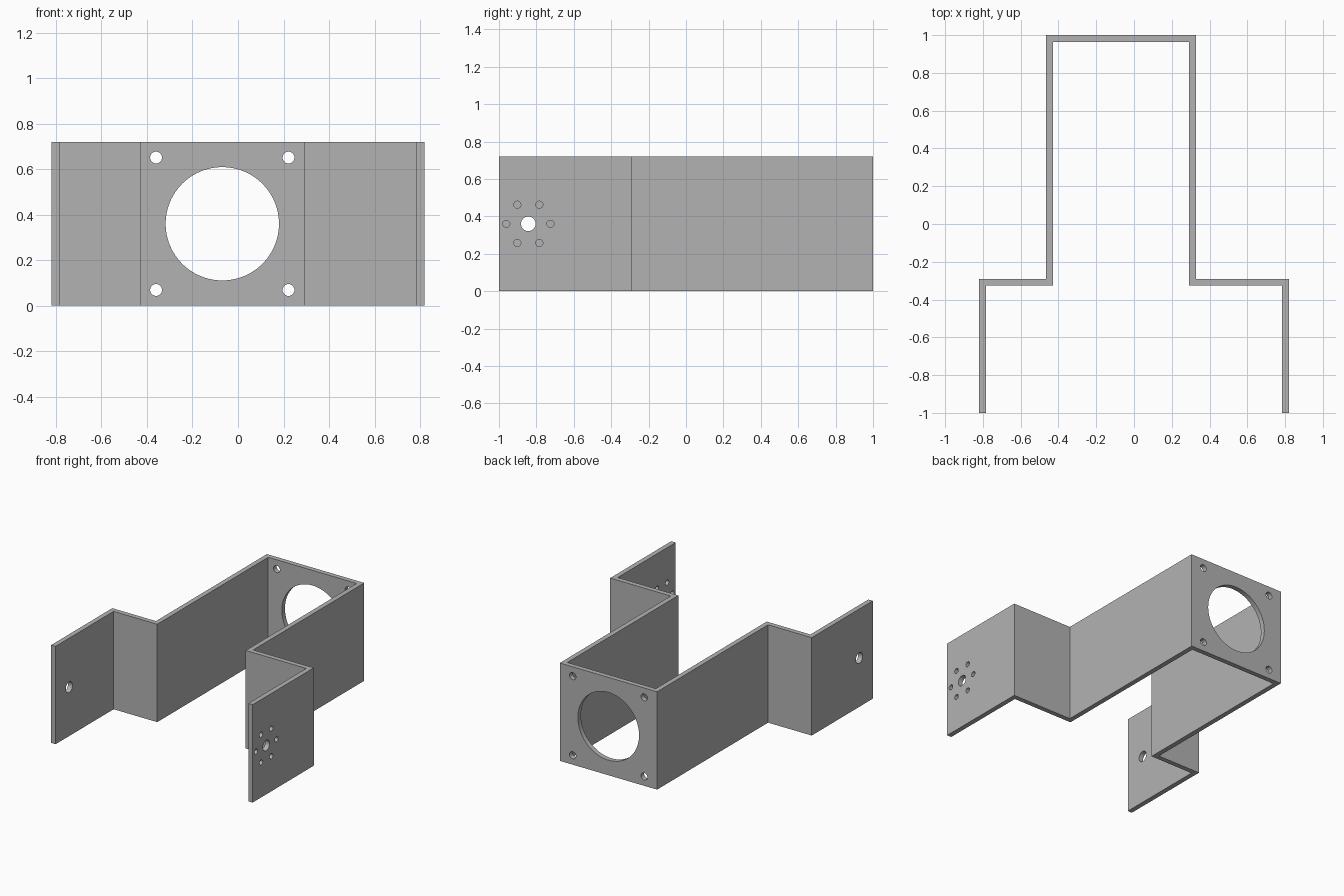
import bpy, bmesh, math
from mathutils import Matrix, Vector

if "Cube" in bpy.data.objects:
    bpy.data.objects.remove(bpy.data.objects["Cube"], do_unlink=True)

HEIGHT, T = 0.72, 0.036
MID = HEIGHT / 2

grey = bpy.data.materials.new("plain grey")
grey.use_nodes = True
colour = (0.45, 0.45, 0.45, 1)
grey.diffuse_color = colour
grey.node_tree.nodes["Principled BSDF"].inputs["Base Color"].default_value = colour


def make_object(name, bm):
    bmesh.ops.recalc_face_normals(bm, faces=bm.faces)
    mesh = bpy.data.meshes.new(name)
    bm.to_mesh(mesh)
    bm.free()
    obj = bpy.data.objects.new(name, mesh)
    bpy.context.collection.objects.link(obj)
    return obj


# Bent sheet: outer edge of the bends, then back along the inner edge
outer_x, left_arm, right_arm = 0.82, 0.327, -0.465
step, back = -0.29, 1.0
profile = [
    (-outer_x, -1), (-outer_x, step), (right_arm, step), (right_arm, back),
    (left_arm, back), (left_arm, step), (outer_x, step), (outer_x, -1),
    (outer_x - T, -1), (outer_x - T, step - T), (left_arm - T, step - T),
    (left_arm - T, back - T), (right_arm + T, back - T),
    (right_arm + T, step - T), (-outer_x + T, step - T), (-outer_x + T, -1),
]
bm = bmesh.new()
base = bm.faces.new([bm.verts.new((x, y, 0)) for x, y in profile])
top = bmesh.ops.extrude_face_region(bm, geom=[base])["geom"]
bmesh.ops.translate(bm, vec=(0, 0, HEIGHT),
                    verts=[v for v in top if isinstance(v, bmesh.types.BMVert)])
bracket = make_object("bent_sheet_bracket", bm)
bracket.data.materials.append(grey)

# Drills for every hole
drill = bmesh.new()


def add_drill(centre, axis, radius, segments=32):
    turn = Vector((0, 0, 1)).rotation_difference(Vector(axis)).to_matrix().to_4x4()
    bmesh.ops.create_cone(drill, cap_ends=True, segments=segments, radius1=radius,
                          radius2=radius, depth=0.2,
                          matrix=Matrix.Translation(centre) @ turn)


# Back plate: large opening and four corner holes
plate_x = (left_arm + right_arm) / 2
add_drill((plate_x, back, MID), (0, 1, 0), 0.249, 96)
for sx in (-1, 1):
    for sz in (-1, 1):
        add_drill((plate_x + sx * 0.291, back, MID + sz * 0.291), (0, 1, 0), 0.026)

# Side tabs: a pivot hole in each, and a ring of six on the left tab
pivot_y = -0.843
for side in (-1, 1):
    add_drill((side * outer_x, pivot_y, MID), (1, 0, 0), 0.039)
for i in range(6):
    a = i * math.pi / 3
    add_drill((outer_x, pivot_y + 0.118 * math.cos(a), MID + 0.118 * math.sin(a)),
              (1, 0, 0), 0.019)

cutter = make_object("hole_cutter", drill)
cutter.hide_render = True

# Cut the holes and tidy up
cut = bracket.modifiers.new("holes", "BOOLEAN")
cut.operation = "DIFFERENCE"
cut.solver = "EXACT"
cut.object = cutter
bpy.ops.object.select_all(action="DESELECT")
bracket.select_set(True)
bpy.context.view_layer.objects.active = bracket
bpy.ops.object.modifier_apply(modifier=cut.name)
bpy.data.objects.remove(cutter, do_unlink=True)
bpy.ops.object.shade_smooth_by_angle(angle=math.radians(30))
